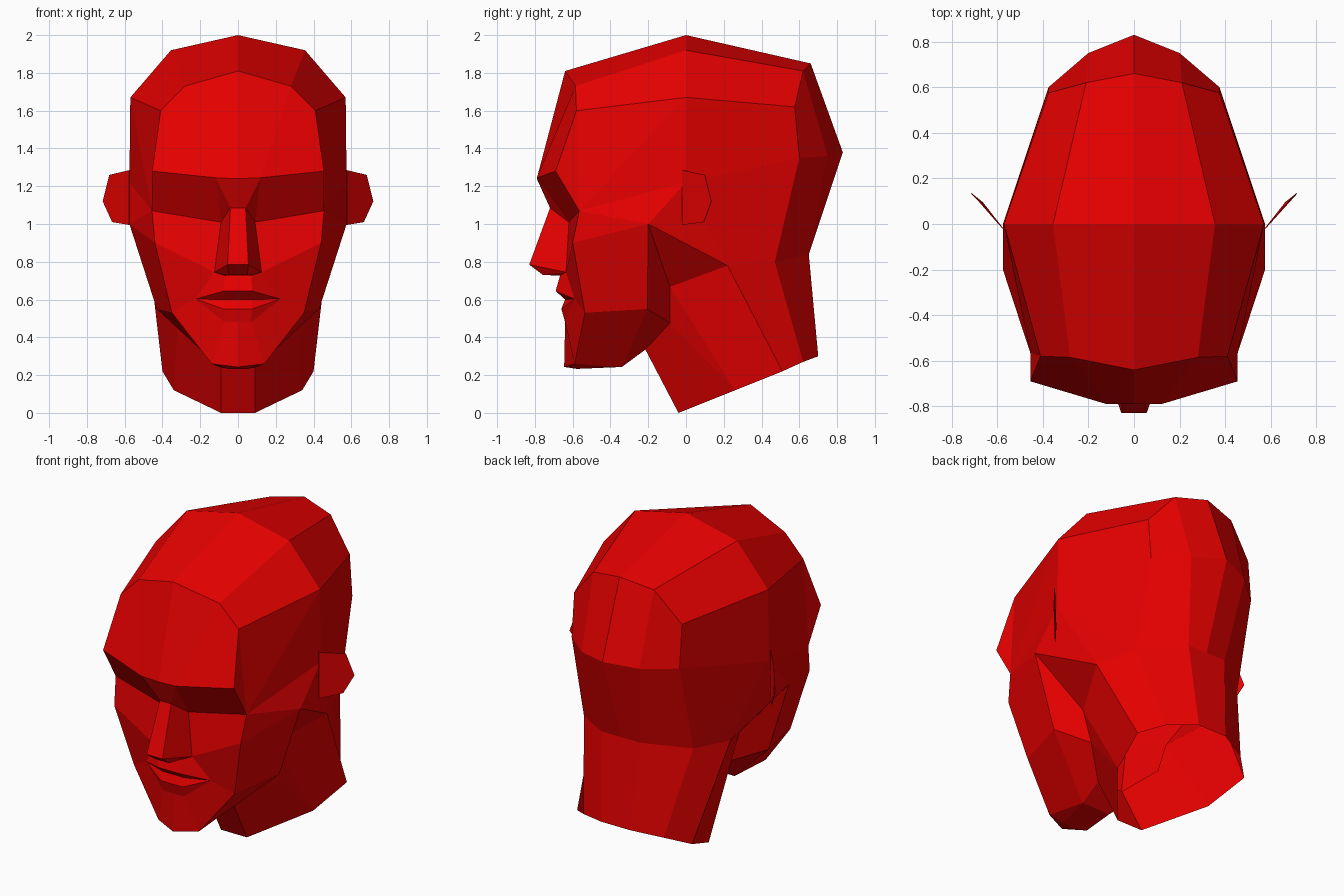
import bpy
import bmesh
from mathutils import Vector

default_cube = bpy.data.objects.get("Cube")
if default_cube:
    bpy.data.objects.remove(default_cube, do_unlink=True)

# One flat colour for the whole bust
red = bpy.data.materials.new("flat red")
red.use_nodes = True
red_value = (0.8, 0, 0, 1)
red.diffuse_color = red_value
red.node_tree.nodes["Principled BSDF"].inputs["Base Color"].default_value = red_value

CORE = Vector((0, 0, 0.9))


def build(name, patches):
    """Join patches of corner points into one half part, then mirror it."""
    bm = bmesh.new()
    for patch in patches:
        bm.faces.new([bm.verts.new(p) for p in patch])
    bmesh.ops.remove_doubles(bm, verts=bm.verts, dist=0.001)
    bm.normal_update()
    for face in bm.faces:
        outward = face.calc_center_median() - CORE
        outward.x = max(outward.x, 0.02)
        if face.normal.dot(outward) < 0:
            face.normal_flip()
    mesh = bpy.data.meshes.new(name)
    bm.to_mesh(mesh)
    bm.free()
    mesh.materials.append(red)
    part = bpy.data.objects.new(name, mesh)
    bpy.context.collection.objects.link(part)
    mirror = part.modifiers.new("mirror", "MIRROR")
    mirror.use_clip = True
    return part


def bridge(*rows):
    """Quads between successive rows of the same length."""
    quads = []
    for a, b in zip(rows, rows[1:]):
        for i in range(len(a) - 1):
            quads.append((a[i], a[i + 1], b[i + 1], b[i]))
    return quads


def mid(p):
    """The matching point on the centre line."""
    return (0, p[1], p[2])


# Skull rows, each from the centre line out to the side
brow = [(0, -.79, 1.24), (.12, -.79, 1.245), (.455, -.69, 1.28)]
hairline = [(0, -.64, 1.81), (.28, -.585, 1.73), (.41, -.58, 1.6)]
crown = [(0, 0, 2), (.355, 0, 1.92), (.57, 0, 1.67)]
crown_back = [(0, .66, 1.85), (.21, .62, 1.81), (.375, .575, 1.62)]
rear = [(0, .83, 1.38), (.2, .75, 1.36), (.375, .6, 1.35)]
nape = [(0, .65, .84), (.135, .65, .84), (.38, .47, .8)]

# Side of the head
ear_root = (.575, 0, 1.22)
jaw_hinge = (.575, -.2, 1)
neck_side = (.465, .22, .78)
eye_outer = (.455, -.565, 1.07)
eye_inner = (.09, -.62, 1.01)
cheek = (.44, -.6, .9)

# Jaw
jaw_front = (.35, -.535, .53)
jaw_side = (.43, -.205, .55)
jaw_back_top = (.31, -.085, .667)
jaw_back_low = (.25, -.085, .476)
jaw_under = (.1, -.34, .243)
chin = (.14, -.59, .26)
chin_mid = (0, -.645, .243)
chin_base = (.05, -.577, .233)
throat = (.09, -.215, .335)

# Nose
bridge_top = (.04, -.72, 1.085)
nose_tip = (.055, -.83, .785)
nose_wing = (.125, -.635, .745)
nose_under = (.05, -.757, .73)
nose_base = (.07, -.667, .727)

# Mouth
lip_top = (.075, -.69, .645)
lip_seam = (.075, -.64, .6)
lip_low = (.075, -.66, .55)
lip_corner = (.225, -.59, .603)
chin_dip = (.07, -.64, .48)

# Neck cut, from the front round to the back
cut = [(.09, -.04, 0), (.34, .26, .12), (.4, .51, .22), (.28, .62, .27), (.1, .7, .3)]

build("skull", bridge(brow, hairline, crown, crown_back, rear, nape) + [
    # Temples
    (hairline[2], crown[2], eye_outer),
    (hairline[2], eye_outer, brow[2]),
    (crown[2], ear_root, eye_outer),
    (ear_root, jaw_hinge, eye_outer),
    # Behind the ears
    (crown[2], crown_back[2], rear[2], ear_root),
    (ear_root, rear[2], nape[2]),
    (ear_root, nape[2], neck_side),
    (ear_root, neck_side, jaw_hinge),
])

build("face", [
    # Under the brow
    (brow[0], brow[1], bridge_top, mid(bridge_top)),
    (brow[1], eye_inner, bridge_top),
    (brow[1], brow[2], eye_outer, eye_inner),
    # Cheeks
    (eye_inner, eye_outer, cheek, nose_wing),
    (nose_wing, cheek, jaw_front, lip_corner),
    (eye_outer, jaw_hinge, cheek),
    (cheek, jaw_hinge, jaw_side, jaw_front),
    # Chin
    (lip_corner, jaw_front, chin, chin_dip),
    (mid(chin_dip), chin_dip, chin, chin_mid),
])

build("nose", bridge(
    [mid(p) for p in (bridge_top, nose_tip, nose_under, nose_base)],
    [bridge_top, nose_tip, nose_under, nose_base]) + [
    (bridge_top, eye_inner, nose_wing, nose_tip),
    (nose_tip, nose_wing, nose_under),
    (nose_under, nose_wing, nose_base),
])

lips = [nose_base, lip_top, lip_seam, lip_low, chin_dip]
build("mouth", bridge([mid(p) for p in lips], lips) + [
    (nose_base, nose_wing, lip_corner, lip_top),
    (lip_top, lip_corner, lip_seam),
    (lip_seam, lip_corner, lip_low),
    (lip_low, lip_corner, chin_dip),
])

build("jaw", [
    (jaw_hinge, jaw_back_top, jaw_back_low, jaw_side),
    (jaw_front, jaw_side, jaw_under, chin),
    (jaw_side, jaw_back_low, throat, jaw_under),
    (chin_mid, chin, chin_base, mid(chin_base)),
    (chin, jaw_under, chin_base),
    (mid(chin_base), chin_base, jaw_under, mid(jaw_under)),
    (mid(jaw_under), jaw_under, throat, mid(throat)),
])

# Neck, left open at the cut
build("neck", [
    (mid(throat), throat, cut[0], mid(cut[0])),
    (throat, jaw_back_low, cut[1], cut[0]),
    (jaw_hinge, neck_side, jaw_back_top),
    (jaw_back_top, cut[1], jaw_back_low),
    (jaw_back_top, neck_side, cut[2], cut[1]),
    (neck_side, nape[2], cut[3], cut[2]),
    (nape[2], nape[1], cut[4], cut[3]),
    (nape[1], nape[0], mid(cut[4]), cut[4]),
])

# Thin ears swept outward and back
ear = build("ears", [[(.575, -.02, 1.285), (.68, .1, 1.26), (.715, .135, 1.12),
                      (.665, .095, 1.01), (.575, -.02, .995)]])
thickness = ear.modifiers.new("thickness", "SOLIDIFY")
thickness.thickness = 0.004
thickness.offset = 0
